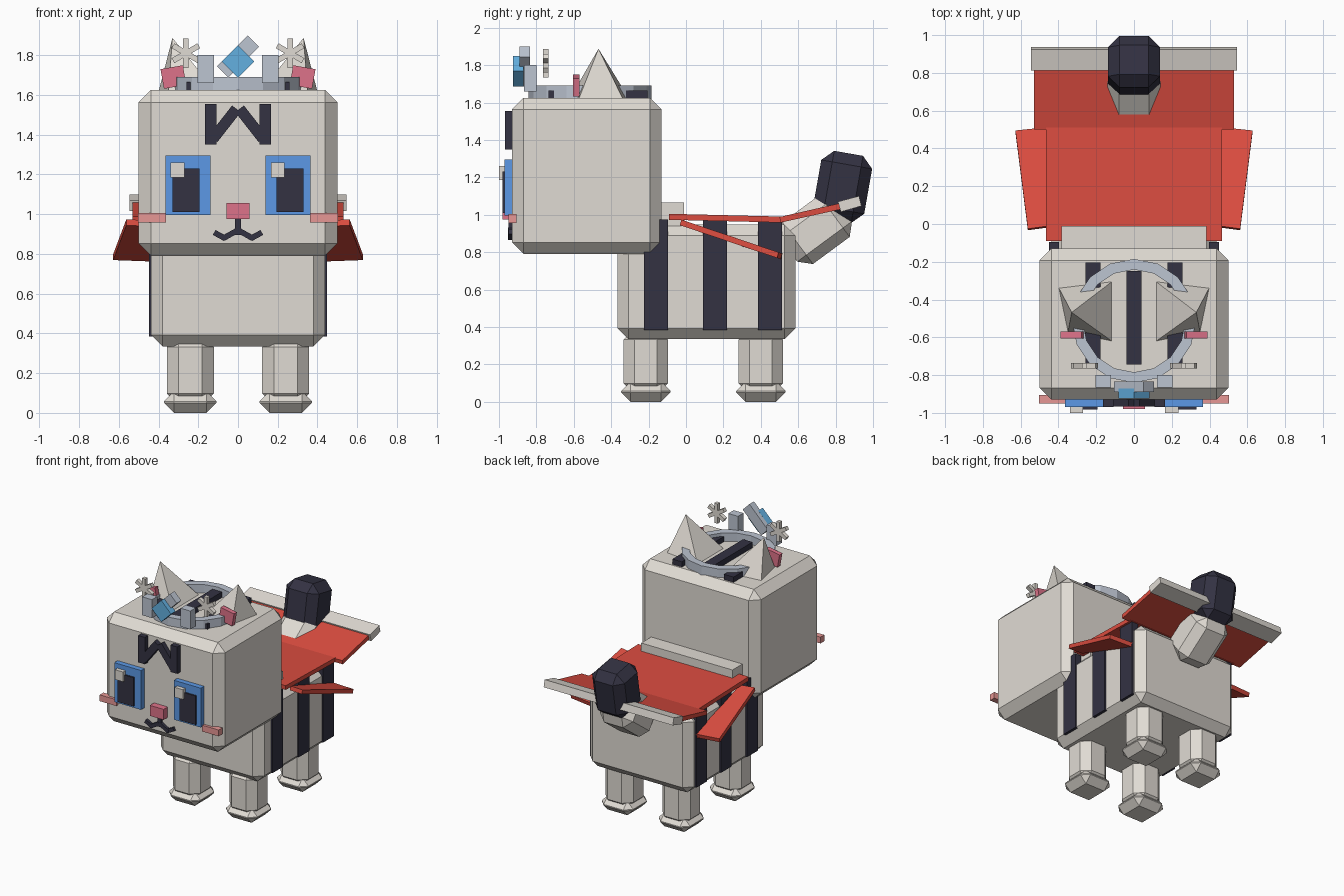
import bpy, bmesh, math
from mathutils import Matrix, Vector, Euler

if "Cube" in bpy.data.objects:
    bpy.data.objects.remove(bpy.data.objects["Cube"])


def material(name, *srgb):
    m = bpy.data.materials.new(name)
    lin = [c / 12.92 if c <= 0.04045 else ((c + 0.055) / 1.055) ** 2.4 for c in srgb]
    m.diffuse_color = (*lin, 1)
    m.use_nodes = True
    m.node_tree.nodes["Principled BSDF"].inputs["Base Color"].default_value = m.diffuse_color
    return m


FUR = material("warm_white", 0.88, 0.86, 0.83)
DARK = material("dark_navy", 0.20, 0.195, 0.26)
RED = material("cape_red", 0.86, 0.30, 0.25)
BLUE = material("eye_blue", 0.36, 0.60, 0.90)
PINK = material("rose_pink", 0.87, 0.45, 0.54)
BLUSH = material("blush_pink", 0.93, 0.61, 0.60)
SILVER = material("silver", 0.74, 0.77, 0.82)
GEM = material("gem_blue", 0.39, 0.69, 0.88)


def finish(name, bm, mat):
    bmesh.ops.recalc_face_normals(bm, faces=bm.faces)
    me = bpy.data.meshes.new(name)
    bm.to_mesh(me)
    bm.free()
    me.materials.append(mat)
    ob = bpy.data.objects.new(name, me)
    bpy.context.collection.objects.link(ob)
    return ob


def box(name, mat, x, y, z, bevel=0, rot=(0, 0, 0)):
    """Box from (min, max) ranges, optionally chamfered and turned about its centre (degrees)."""
    bm = bmesh.new()
    size = [r[1] - r[0] for r in (x, y, z)]
    mid = Vector([(r[1] + r[0]) / 2 for r in (x, y, z)])
    bmesh.ops.create_cube(bm, size=1, matrix=Matrix.Diagonal((*size, 1)))
    if bevel:
        bmesh.ops.bevel(bm, geom=bm.edges[:], offset=bevel, segments=1, affect='EDGES')
    turn = Euler([math.radians(a) for a in rot]).to_matrix().to_4x4()
    bm.transform(Matrix.Translation(mid) @ turn)
    return finish(name, bm, mat)


def around(c, h):
    return (c - h, c + h)


def stroke(name, mat, p, q, width, y):
    """Flat bar between two points of the front plane."""
    dx, dz = q[0] - p[0], q[1] - p[1]
    return box(name, mat, around((p[0] + q[0]) / 2, math.hypot(dx, dz) / 2), y,
               around((p[1] + q[1]) / 2, width / 2),
               rot=(0, -math.degrees(math.atan2(dz, dx)), 0))


def prism(name, mat, a, b):
    """Solid between two matching outlines."""
    bm = bmesh.new()
    va, vb = [bm.verts.new(p) for p in a], [bm.verts.new(p) for p in b]
    bm.faces.new(va)
    bm.faces.new(vb)
    n = len(a)
    for i in range(n):
        j = (i + 1) % n
        bm.faces.new((va[i], va[j], vb[j], vb[i]))
    return finish(name, bm, mat)


def side_slab(name, mat, half, yz):
    return prism(name, mat, [(-half, *p) for p in yz], [(half, *p) for p in yz])


# Head, body, collar
box("head", FUR, (-.5, .5), (-.93, -.13), (.79, 1.625), .062)
box("body", FUR, (-.437, .437), (-.365, .585), (.335, .947), .058)
box("collar", FUR, (-.385, .385), (-.2, -.01), (.93, 1.065))

# Legs and feet
for s, side in ((-1, "left"), (1, "right")):
    for y, end in ((-.215, "front"), (.4, "rear")):
        box(f"{end}_leg_{side}", FUR, around(.24 * s, .118), around(y, .118), (.04, .39), .058)
        box(f"{end}_foot_{side}", FUR, around(.24 * s, .132), around(y, .132), (0, .108), .05)

# Tail
box("tail_base", FUR, (-.14, .14), around(.695, .182), around(.92, .138), .06, (36.4, 0, 0))
box("tail_tip", DARK, (-.137, .137), around(.838, .138), around(1.149, .182), .06, (-10, 0, 0))

# Cape: back panel, raised hem panel, trim
side_slab("cape_back", RED, .466, [(-.09, .973), (-.09, 1.005), (.52, .99), (.52, .958)])
side_slab("cape_hem", RED, .53, [(.505, .958), (.5, .988), (.825, 1.062), (.832, 1.03)])
side_slab("cape_trim", FUR, .545, [(.828, 1.015), (.812, 1.07), (.925, 1.10), (.938, 1.047)])

for s, side in ((-1, "left"), (1, "right")):
    # Side flaps of the cape
    flap = [(.45, -.01, .955), (.562, -.025, .96), (.628, .495, .785), (.44, .515, .778)]
    prism(f"cape_flap_{side}", RED, [(s * x, y, z + .014) for x, y, z in flap],
          [(s * x, y - .008, z - .016) for x, y, z in flap])

    # Body and crown-of-head stripes
    for i, y in enumerate((-.16, .155, .45)):
        box(f"body_stripe_{side}_{i}", DARK, around(.4225 * s, .0265), around(y, .064), (.385, .975))
    box(f"head_stripe_{side}", DARK, around(.218 * s, .04), (-.735, -.205), (1.6, 1.665))

    # Ears
    base = [(.40, -.335), (.11, -.30), (.11, -.625), (.35, -.575)]
    bm = bmesh.new()
    ring = [bm.verts.new((s * x, y, 1.615)) for x, y in base]
    tip = bm.verts.new((s * .33, -.468, 1.887))
    bm.faces.new(ring)
    for i in range(4):
        bm.faces.new((ring[i], ring[(i + 1) % 4], tip))
    finish(f"ear_{side}", bm, FUR)
    box(f"inner_ear_{side}", PINK, around(.325 * s, .057), (-.605, -.57), around(1.69, .05),
        rot=(0, 10 * s, 0))

    # Eyes, with both highlights on the same side
    box(f"eye_{side}", BLUE, around(.252 * s, .113), (-.97, -.92), (.995, 1.295))
    box(f"pupil_{side}", DARK, around(.262 * s, .068), (-.982, -.92), (1.01, 1.23))
    box(f"eye_highlight_{side}", FUR, around(.252 * s - .052, .035), (-1.0, -.93), (1.185, 1.26))

    # Cheeks and mouth
    box(f"cheek_{side}", BLUSH, around(.432 * s, .07), (-.95, -.905), (.957, 1.005))
    stroke(f"mouth_inner_{side}", DARK, (0, .92), (.075 * s, .878), .028, (-.952, -.92))
    stroke(f"mouth_outer_{side}", DARK, (.065 * s, .878), (.12 * s, .908), .028, (-.95, -.92))

    # Forehead marking
    box(f"brow_bar_{side}", DARK, around(.137 * s, .028), (-.968, -.92), (1.35, 1.555))
    stroke(f"brow_diagonal_{side}", DARK, (.125 * s, 1.38), (.008 * s, 1.53), .055, (-.966, -.92))

    # Tiara posts and snowflakes
    box(f"tiara_post_{side}", SILVER, around(.162 * s, .041), (-.865, -.80), (1.66, 1.80))
    for k in range(3):
        box(f"snowflake_{side}_{k}", FUR, around(.262 * s, .014), (-.765, -.735),
            around(1.81, .075), rot=(0, 60 * k, 0))

# Central details
box("head_stripe_middle", DARK, (-.04, .04), (-.745, -.25), (1.6, 1.668))
box("nose", PINK, (-.058, .058), (-.98, -.92), (.975, 1.055))
box("mouth_stem", DARK, (-.014, .014), (-.95, -.92), (.895, .98))

# Tiara band, rear plate and gem
bm = bmesh.new()
N = 16
rows = []
for i in range(N):
    a = 2 * math.pi * i / N
    rows.append([bm.verts.new((r * math.cos(a), -.513 + r * math.sin(a), z))
                 for r, z in ((.328, 1.615), (.328, 1.69), (.272, 1.69), (.272, 1.615))])
for i in range(N):
    p, q = rows[i], rows[(i + 1) % N]
    for k in range(4):
        bm.faces.new((p[k], q[k], q[(k + 1) % 4], p[(k + 1) % 4]))
finish("tiara_band", bm, SILVER)
box("tiara_plate", SILVER, around(0, .11), (-.89, -.835), around(1.793, .04), rot=(0, -45, 0))
box("tiara_gem", GEM, around(0, .058), (-.925, -.87), around(1.768, .058), rot=(0, 45, 0))
